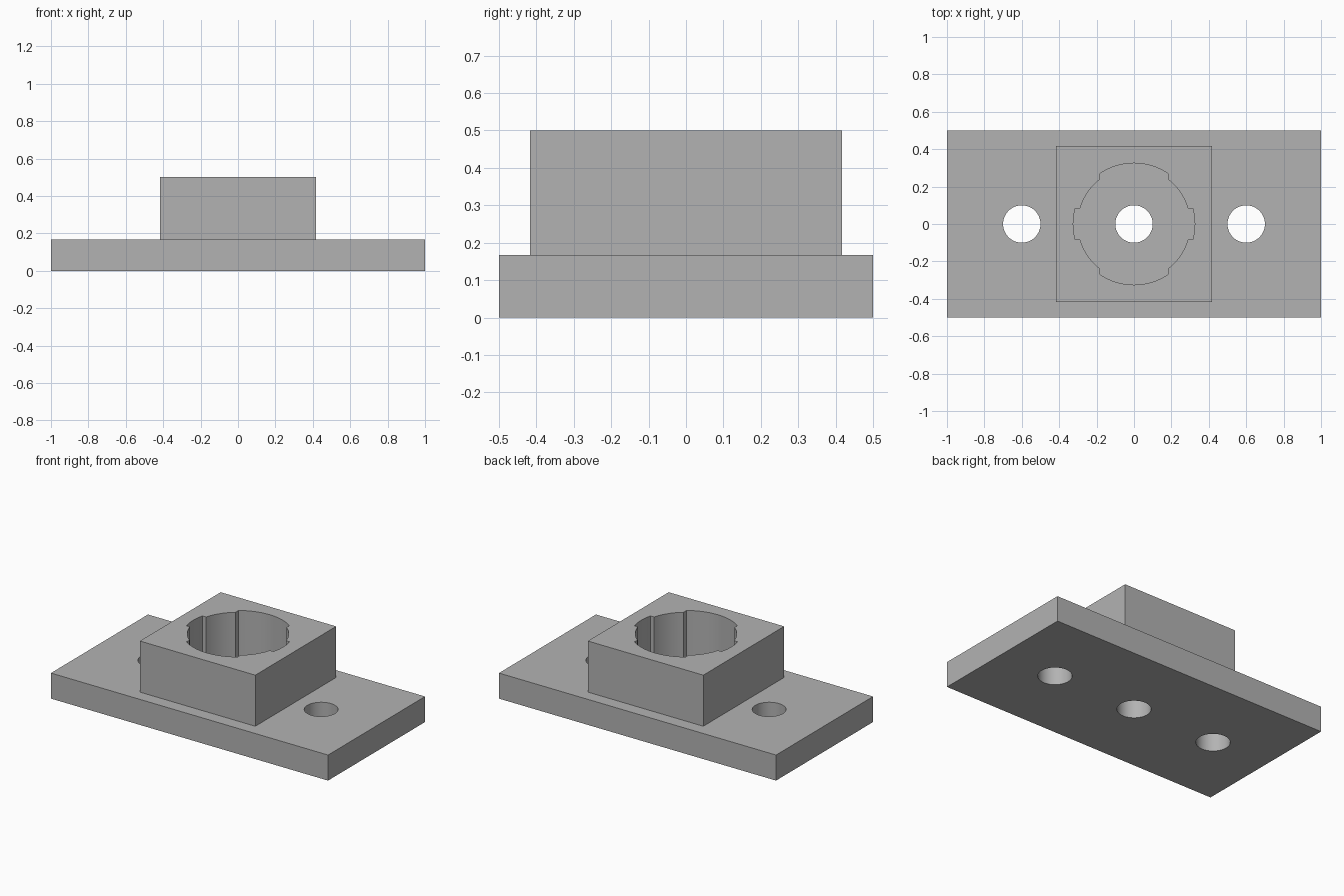
import bpy, bmesh
from math import pi, sin, cos, asin, acos, radians

if "Cube" in bpy.data.objects:
    bpy.data.objects.remove(bpy.data.objects["Cube"])

PLATE_TOP, BLOCK_TOP = 1 / 6, 0.5
BLOCK_HALF = 5 / 12
R_SOCKET, R_RECESS, R_HOLE = 0.3, 0.325, 0.1
HALF_WIDE, HALF_NARROW = 0.184, 0.083   # half widths of the recesses

grey = bpy.data.materials.new("grey")
grey.use_nodes = True
color = (0.45, 0.45, 0.45, 1)
grey.diffuse_color = color
grey.node_tree.nodes["Principled BSDF"].inputs["Base Color"].default_value = color


def prism(name, outline, z0, z1):
    """Extrude a closed outline from z0 up to z1."""
    bm = bmesh.new()
    base = bm.faces.new([bm.verts.new((x, y, z0)) for x, y in outline])
    top = bmesh.ops.extrude_face_region(bm, geom=[base])["geom"]
    verts = [v for v in top if isinstance(v, bmesh.types.BMVert)]
    bmesh.ops.translate(bm, verts=verts, vec=(0, 0, z1 - z0))
    bmesh.ops.recalc_face_normals(bm, faces=bm.faces)
    mesh = bpy.data.meshes.new(name)
    bm.to_mesh(mesh)
    bm.free()
    mesh.materials.append(grey)
    obj = bpy.data.objects.new(name, mesh)
    bpy.context.collection.objects.link(obj)
    return obj


def rectangle(hx, hy):
    return [(-hx, -hy), (hx, -hy), (hx, hy), (-hx, hy)]


def arc(radius, start, end, steps, cx=0):
    return [(cx + radius * cos(start + (end - start) * i / steps),
             radius * sin(start + (end - start) * i / steps))
            for i in range(steps + 1)]


def socket_outline():
    """Bore with narrow recesses at the sides and wide ones front and back."""
    half = []
    side_out, side_in = asin(HALF_NARROW / R_RECESS), asin(HALF_NARROW / R_SOCKET)
    wide_out, wide_in = acos(HALF_WIDE / R_RECESS), acos(HALF_WIDE / R_SOCKET)
    half += arc(R_RECESS, -side_out, side_out, 8)
    half += arc(R_SOCKET, side_in, wide_in, 12)
    half += arc(R_RECESS, wide_out, pi - wide_out, 20)
    half += arc(R_SOCKET, pi - wide_in, pi - side_in, 12)
    return half + [(-x, -y) for x, y in half]


def combine(target, tool, operation):
    """Apply a boolean and discard the tool object."""
    tool.hide_render = True
    mod = target.modifiers.new(operation.lower(), "BOOLEAN")
    mod.operation, mod.solver, mod.object = operation, "EXACT", tool
    bpy.context.view_layer.objects.active = target
    bpy.ops.object.modifier_apply(modifier=mod.name)
    bpy.data.objects.remove(tool)


# Flat base plate with the raised square block
body = prism("mounting_base", rectangle(1, 0.5), 0, PLATE_TOP)
combine(body, prism("socket_block", rectangle(BLOCK_HALF, BLOCK_HALF),
                    PLATE_TOP, BLOCK_TOP), "UNION")

# Socket down to the plate, then three through holes
combine(body, prism("socket_cutter", socket_outline(), PLATE_TOP, BLOCK_TOP + 0.1),
        "DIFFERENCE")
for x in (-0.6, 0, 0.6):
    circle = arc(R_HOLE, 0, 2 * pi, 48, x)[:-1]
    combine(body, prism("hole_cutter", circle, -0.1, PLATE_TOP + 0.1), "DIFFERENCE")

# Smooth round walls, sharp edges elsewhere
bpy.ops.object.select_all(action="DESELECT")
body.select_set(True)
bpy.context.view_layer.objects.active = body
bpy.ops.object.shade_smooth_by_angle(angle=radians(30))
